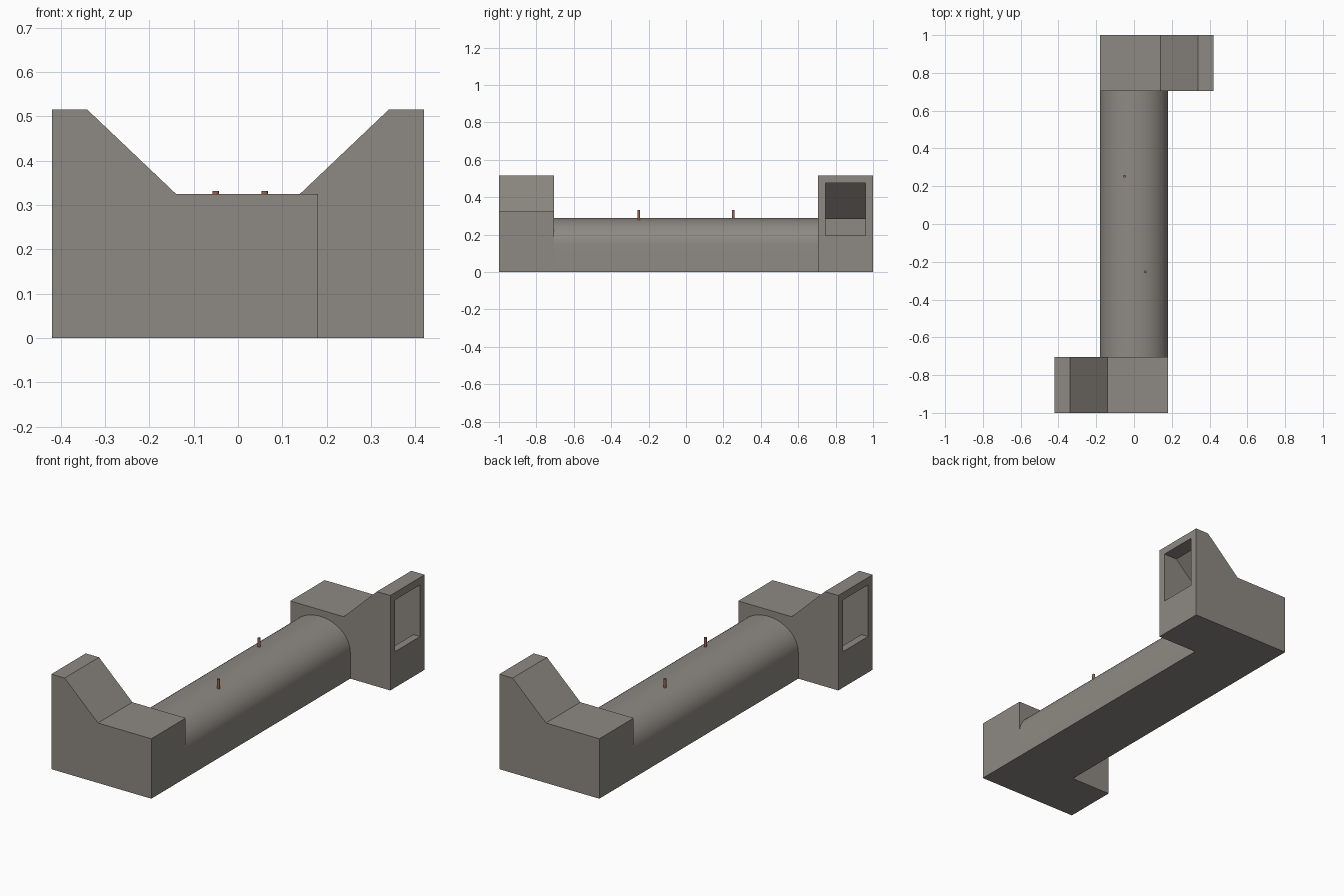
import bpy, math
from mathutils import Matrix

if "Cube" in bpy.data.objects:
    bpy.data.objects.remove(bpy.data.objects["Cube"])


def material(name, rgb):
    m = bpy.data.materials.new(name)
    m.diffuse_color = (*rgb, 1)
    m.use_nodes = True
    m.node_tree.nodes["Principled BSDF"].inputs["Base Color"].default_value = m.diffuse_color
    return m


STONE = material("warm grey concrete", (0.27, 0.25, 0.225))
COPPER = material("copper brown", (0.32, 0.13, 0.08))


def extrude_profile(name, profile, y0, y1, mat=STONE):
    """Solid made from an x/z outline swept along y."""
    n = len(profile)
    verts = [(x, y, z) for y in (y0, y1) for x, z in profile]
    faces = [tuple(range(n)), tuple(range(2 * n - 1, n - 1, -1))]
    faces += [(i, i + n, (i + 1) % n + n, (i + 1) % n) for i in range(n)]
    mesh = bpy.data.meshes.new(name)
    mesh.from_pydata(verts, [], faces)
    mesh.materials.append(mat)
    obj = bpy.data.objects.new(name, mesh)
    bpy.context.collection.objects.link(obj)
    return obj


def cut(obj, cutter):
    cutter.hide_render = True
    mod = obj.modifiers.new("cut", 'BOOLEAN')
    mod.operation, mod.solver, mod.object = 'DIFFERENCE', 'EXACT', cutter
    bpy.context.view_layer.objects.active = obj
    bpy.ops.object.modifier_apply(modifier=mod.name)
    bpy.data.objects.remove(cutter, do_unlink=True)


# Long vaulted middle: straight walls with a half-ellipse roof
arc = [(0.18 * math.cos(math.pi * i / 32), 0.145 + 0.145 * math.sin(math.pi * i / 32))
       for i in range(33)]
vault = extrude_profile("vaulted_passage", [(-0.18, 0), (0.18, 0)] + arc, -0.705, 0.705)
bpy.ops.object.select_all(action='DESELECT')
vault.select_set(True)
bpy.context.view_layer.objects.active = vault
bpy.ops.object.shade_smooth_by_angle(angle=math.radians(30))

# End block with raised entrance, hollow inside, open to the side
back = extrude_profile("back_entrance", [(-0.18, 0), (0.42, 0), (0.42, 0.515), (0.34, 0.515),
                                         (0.14, 0.325), (-0.18, 0.325)], 0.705, 1)
room = [(-0.14, 0.04), (0.38, 0.04), (0.38, 0.475), (0.34, 0.475), (0.14, 0.285), (-0.14, 0.285)]
cut(back, extrude_profile("room_cutter", room, 0.745, 0.96))
door = [(0.36, 0.195), (0.5, 0.195), (0.5, 0.475), (0.36, 0.475)]
cut(back, extrude_profile("door_cutter", door, 0.745, 0.96))

# Opposite end is the same block turned half round
front = back.copy()
front.data = back.data.copy()
front.name = "front_entrance"
front.data.transform(Matrix.Rotation(math.pi, 4, 'Z'))
bpy.context.collection.objects.link(front)

# Two small roof vent pipes
for name, x, y in (("front_vent", 0.06, -0.253), ("back_vent", -0.05, 0.253)):
    bpy.ops.mesh.primitive_cylinder_add(vertices=12, radius=0.0075, depth=0.064,
                                        location=(x, y, 0.3))
    pipe = bpy.context.object
    pipe.name = name
    pipe.data.materials.append(COPPER)
